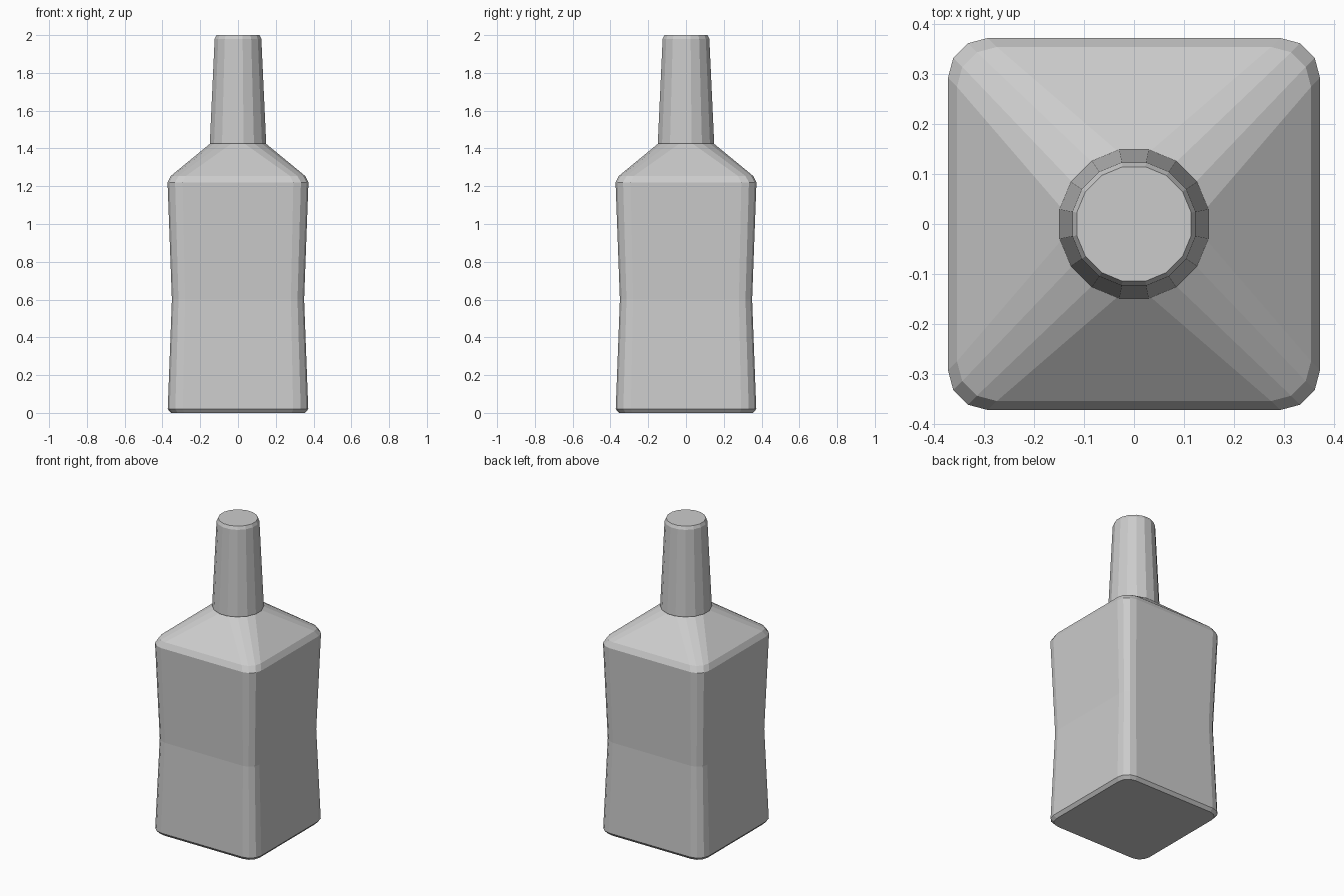
import bpy, bmesh
from math import cos, sin, pi

cube = bpy.data.objects.get("Cube")
if cube:
    bpy.data.objects.remove(cube)

glass = bpy.data.materials.new("light grey")
glass.use_nodes = True
colour = (0.6, 0.6, 0.6, 1)
glass.diffuse_color = colour
glass.node_tree.nodes["Principled BSDF"].inputs["Base Color"].default_value = colour

CORNER_POINTS = 4


def rounded_square(half, radius, z):
    """Ring of four arcs; a radius equal to half gives a circle."""
    ring = []
    for corner in range(4):
        middle = pi / 4 + corner * pi / 2
        sx = 1 if cos(middle) > 0 else -1
        sy = 1 if sin(middle) > 0 else -1
        for i in range(CORNER_POINTS):
            a = corner * pi / 2 + (pi / 2) * i / (CORNER_POINTS - 1)
            ring.append((sx * (half - radius) + radius * cos(a),
                         sy * (half - radius) + radius * sin(a), z))
    return ring


def circle(radius, z):
    count = 4 * CORNER_POINTS
    return [(radius * cos((i + 0.5) * 2 * pi / count),
             radius * sin((i + 0.5) * 2 * pi / count), z) for i in range(count)]


def loft(name, rings):
    """Skin a stack of rings and cap both ends."""
    bm = bmesh.new()
    loops = [[bm.verts.new(p) for p in ring] for ring in rings]
    for low, high in zip(loops, loops[1:]):
        n = len(low)
        for i in range(n):
            j = (i + 1) % n
            bm.faces.new((low[i], low[j], high[j], high[i]))
    bm.faces.new(loops[0][::-1])
    bm.faces.new(loops[-1])
    bmesh.ops.recalc_face_normals(bm, faces=bm.faces)
    mesh = bpy.data.meshes.new(name)
    bm.to_mesh(mesh)
    bm.free()
    mesh.materials.append(glass)
    obj = bpy.data.objects.new(name, mesh)
    bpy.context.collection.objects.link(obj)
    return obj


# Square body with a slight waist, rounded edges and a sloping shoulder
loft("bottle_body", [
    rounded_square(0.355, 0.07, 0),
    rounded_square(0.372, 0.08, 0.02),
    rounded_square(0.350, 0.07, 0.6),
    rounded_square(0.373, 0.08, 1.22),
    rounded_square(0.355, 0.08, 1.255),
    circle(0.145, 1.43),
])

# Tapered neck with a small bevel at the closed top
loft("bottle_neck", [
    circle(0.143, 1.41),
    circle(0.152, 1.43),
    circle(0.126, 1.98),
    circle(0.117, 2.0),
])
